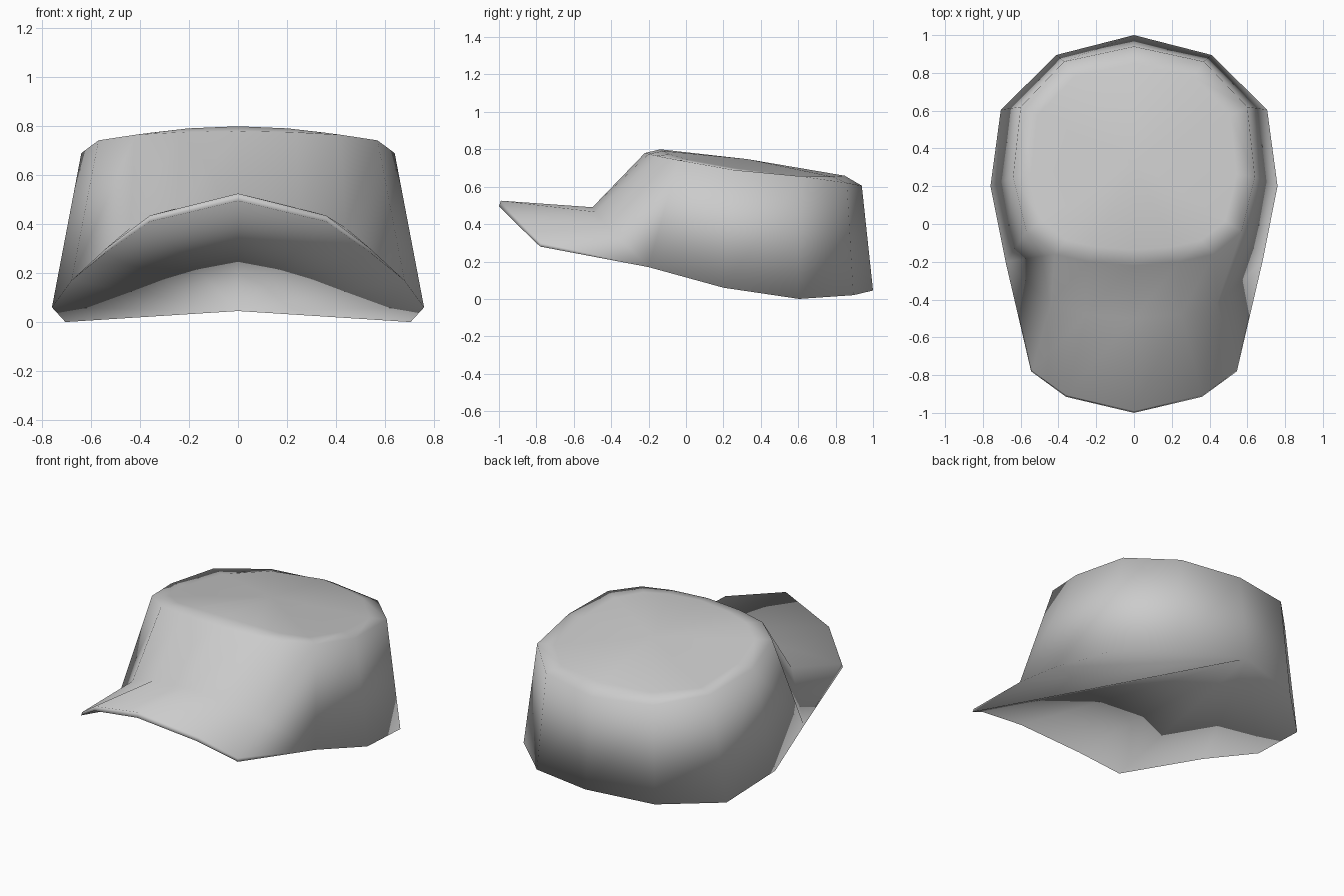
import bpy
import bmesh
from mathutils import Vector

cube = bpy.data.objects.get("Cube")
if cube:
    bpy.data.objects.remove(cube)

# One grey cloth colour
cloth = bpy.data.materials.new("grey_cloth")
cloth.use_nodes = True
grey = (0.6, 0.6, 0.6, 1)
cloth.diffuse_color = grey
cloth.node_tree.nodes["Principled BSDF"].inputs["Base Color"].default_value = grey

CENTRE_Y = 0.33


def half(points):
    return [Vector(p) for p in points]


def full(ring):
    """Mirror a half ring into a closed loop."""
    return ring + [Vector((-p.x, p.y, p.z)) for p in ring[-2:0:-1]]


def crown_point(p):
    """Move a shoulder point inwards onto the sloping, slightly domed crown."""
    x, y = p.x * .85, CENTRE_Y + (p.y - CENTRE_Y) * .85
    return Vector((x, y, .78 - .143 * y - .15 * x * x))


# Half rings on the +x side, running from the back to the front
shoulder = half([(0, .94, .605), (.37, .86, .62), (.6, .62, .655), (.64, .25, .69),
                 (.57, -.04, .742), (.42, -.16, .765), (.24, -.2, .775), (0, -.22, .78)])
rim = half([(0, 1, .045), (.41, .895, .02), (.705, .605, 0), (.76, .2, .06),
            (.68, -.2, .17), (.54, -.775, .3), (.36, -.905, .435), (0, -.99, .525)])
crown = [crown_point(p) for p in shoulder]

# Crease between crown and brim; the back and side walls run straight down
crease = shoulder[:4] + [rim[4]] + half([(.44, -.42, .385), (.25, -.48, .465), (0, -.5, .49)])

# Thin lower edge of the brim
brim_under = rim[:5] + half([(.545, -.78, .28), (.36, -.915, .41), (0, -1, .495)])

loops = [full(r) for r in (crown, shoulder, crease, rim, brim_under)]
n = len(loops[0])

# Skin the rings and cap the crown with a fan
bm = bmesh.new()
rows = [[bm.verts.new(p) for p in loop] for loop in loops]
hub = bm.verts.new((0, CENTRE_Y, .747))
for k in range(n):
    m = (k + 1) % n
    bm.faces.new((hub, rows[0][k], rows[0][m]))
    for upper, lower in zip(rows, rows[1:]):
        bm.faces.new((upper[k], lower[k], lower[m], upper[m]))

# Close the underside with a fan from the back of the rim
under = rows[-1]
for a, b in zip(under[1:], under[2:]):
    bm.faces.new((under[0], b, a))

# Join the rings where they share points, then smooth the whole cap
bmesh.ops.remove_doubles(bm, verts=bm.verts, dist=.0005)
bmesh.ops.recalc_face_normals(bm, faces=bm.faces)
for f in bm.faces:
    f.smooth = True

mesh = bpy.data.meshes.new("cap")
bm.to_mesh(mesh)
bm.free()
mesh.materials.append(cloth)
cap = bpy.data.objects.new("cap", mesh)
bpy.context.collection.objects.link(cap)
